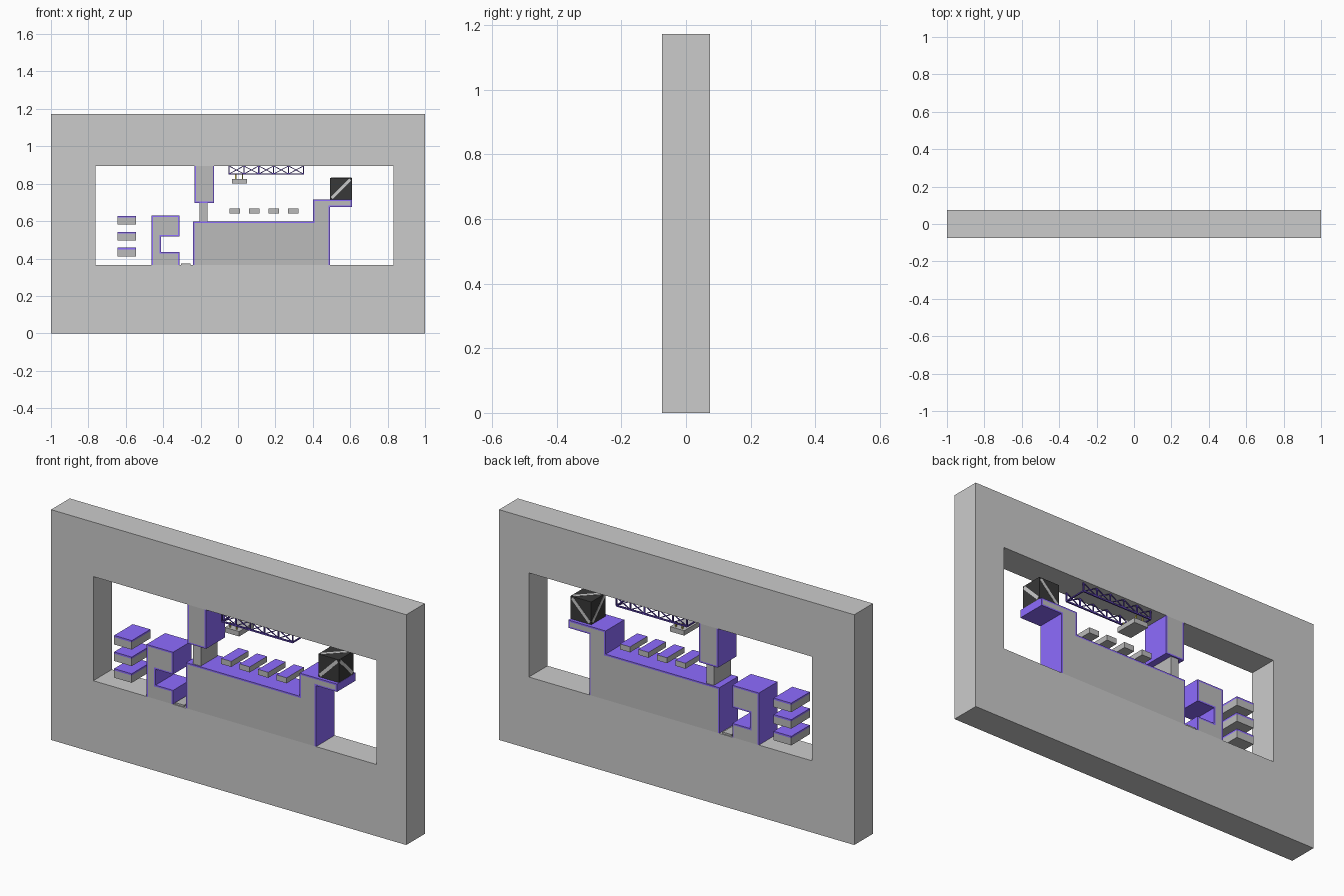
import bpy, bmesh
from mathutils import Vector

if "Cube" in bpy.data.objects:
    bpy.data.objects.remove(bpy.data.objects["Cube"])

D = 0.075                      # half depth of the model
FLOOR, CEIL = 0.365, 0.895     # window opening heights


def material(name, r, g, b):
    m = bpy.data.materials.new(name)
    m.diffuse_color = (r, g, b, 1)
    m.use_nodes = True
    m.node_tree.nodes["Principled BSDF"].inputs["Base Color"].default_value = m.diffuse_color
    return m


DARK = material("dark_grey", 0.5, 0.5, 0.5)
BLUE = material("blue", 0.27, 0.15, 1.0)
NAVY = material("navy", 0.12, 0.06, 0.5)
BLACK = material("black", 0.04, 0.04, 0.04)
PALE = material("pale_grey", 0.75, 0.75, 0.72)
YELLOW = material("yellow", 0.75, 0.65, 0.1)


def finish(name, bm, *mats):
    bmesh.ops.recalc_face_normals(bm, faces=bm.faces[:])
    me = bpy.data.meshes.new(name)
    bm.to_mesh(me)
    bm.free()
    for m in mats:
        me.materials.append(m)
    ob = bpy.data.objects.new(name, me)
    bpy.context.collection.objects.link(ob)
    return ob


def box(name, x, y, z, mat, top=None):
    """Box from ranges, optionally with another colour on top."""
    bm = bmesh.new()
    bmesh.ops.create_cube(bm, size=1)
    for v in bm.verts:
        v.co = [r[0] if c < 0 else r[1] for c, r in zip(v.co, (x, y, z))]
    bm.normal_update()
    if top:
        for f in bm.faces:
            f.material_index = int(f.normal.z > 0.5)
    return finish(name, bm, mat, *([top] if top else []))


def add_bar(bm, a, b, w):
    """Thin square bar between two points."""
    a, b = Vector(a), Vector(b)
    d = b - a
    vs = bmesh.ops.create_cube(bm, size=1)["verts"]
    q = d.to_track_quat('Z', 'Y')
    for v in vs:
        v.co = (a + b) / 2 + q @ Vector((v.co.x * w, v.co.y * w, v.co.z * d.length))


def rimmed_prism(name, pts, flush, t=0.008):
    """Grey-faced prism with blue sides and a thin blue rim, none on the flush edge."""
    bm = bmesh.new()
    face = bm.faces.new([bm.verts.new((x, -D, z)) for x, z in pts])
    ext = bmesh.ops.extrude_face_region(bm, geom=[face])["geom"]
    for v in ext:
        if isinstance(v, bmesh.types.BMVert):
            v.co.y = D
    if not face.is_valid or len(bm.faces) < len(pts) + 2:
        bm.faces.new([v for v in bm.verts if v.co.y < 0][:len(pts)])
    bmesh.ops.recalc_face_normals(bm, faces=bm.faces[:])
    caps = [f for f in bm.faces if abs(f.normal.y) > 0.5]
    for f in bm.faces:
        f.material_index = 1
    bmesh.ops.inset_individual(bm, faces=caps, thickness=t, use_even_offset=True)
    for f in caps:
        f.material_index = 0
        for v in f.verts:
            if abs(v.co.z - flush) < 1.5 * t:
                v.co.z = flush
    flat = [f for f in bm.faces if f.calc_area() < 1e-7]
    bmesh.ops.delete(bm, geom=flat, context='FACES_ONLY')
    return finish(name, bm, DARK, BLUE)


# Outer frame with its window
bm = bmesh.new()
outer, inner = [[bm.verts.new((x, -D, z)) for x, z in
                 ((x0, z0), (x1, z0), (x1, z1), (x0, z1))]
                for x0, x1, z0, z1 in ((-1, 1, 0, 1.172), (-0.762, 0.832, FLOOR, CEIL))]
ring = [bm.faces.new((outer[i], outer[(i + 1) % 4], inner[(i + 1) % 4], inner[i]))
        for i in range(4)]
finish("frame", bm)
frame = bpy.data.objects["frame"]
solid = frame.modifiers.new("depth", 'SOLIDIFY')
solid.thickness = 2 * D
solid.offset = 0
frame.location.y = D

# Main platform with raised ledge, notched block and hanging column
rimmed_prism("main_platform", [(-0.24, FLOOR), (0.492, FLOOR), (0.492, 0.675), (0.61, 0.675),
                               (0.61, 0.715), (0.40, 0.715), (0.40, 0.597), (-0.24, 0.597)], FLOOR)
rimmed_prism("notched_block", [(-0.463, FLOOR), (-0.313, FLOOR), (-0.313, 0.436), (-0.412, 0.436),
                               (-0.412, 0.517), (-0.313, 0.517), (-0.313, 0.63), (-0.463, 0.63)], FLOOR)
rimmed_prism("hanging_column", [(-0.232, 0.697), (-0.127, 0.697),
                                (-0.127, CEIL), (-0.232, CEIL)], CEIL)
box("column_stem", (-0.205, -0.162), (-0.068, 0.068), (0.597, 0.697), DARK)
box("floor_plate", (-0.305, -0.255), (-0.07, 0.07), (FLOOR, 0.374), DARK)

# Floating steps at the left, each with a blue top layer
for i, z in enumerate((0.412, 0.497, 0.581)):
    box(f"step_{i}", (-0.645, -0.546), (-D, D), (z, z + 0.037), DARK)
    box(f"step_top_{i}", (-0.645, -0.546), (-D, D), (z + 0.037, z + 0.046), BLUE)

# Row of small floating tiles
for i in range(4):
    x = -0.046 + i * 0.104
    box(f"tile_{i}", (x, x + 0.057), (-0.07, 0.07), (0.64, 0.668), DARK, BLUE)

# Crate with a diagonal strip on every face
cx, cz, h = 0.551, 0.773, 0.058
box("crate", (cx - h, cx + h), (-h, h), (cz - h, cz + h), BLACK)
bm = bmesh.new()
k = h * 0.85
for s in (-1, 1):
    e = s * (h - 0.007)
    add_bar(bm, (cx - k, e, cz - k), (cx + k, e, cz + k), 0.016)
    add_bar(bm, (cx + e, -k, cz + k), (cx + e, k, cz - k), 0.016)
    add_bar(bm, (cx - k, -k, cz + e), (cx + k, k, cz + e), 0.016)
finish("crate_strips", bm, PALE)

# Ceiling truss: two braced sides joined by cross bars
bm = bmesh.new()
x0, x1, zb, n = -0.048, 0.35, 0.852, 5
step = (x1 - x0) / n
for y in (-0.06, 0.06):
    add_bar(bm, (x0, y, zb), (x1, y, zb), 0.007)
    for i in range(n + 1):
        x = x0 + i * step
        add_bar(bm, (x, y, zb), (x, y, CEIL), 0.006)
        if i < n:
            add_bar(bm, (x, y, zb), (x + step, y, CEIL), 0.004)
            add_bar(bm, (x, y, CEIL), (x + step, y, zb), 0.004)
for x in (x0, x1):
    add_bar(bm, (x, -0.06, zb), (x, 0.06, zb), 0.006)
finish("truss", bm, NAVY)

# Small lift plate hung below the truss
box("lift_plate", (-0.032, 0.048), (-0.06, 0.06), (0.801, 0.826), DARK)
bm = bmesh.new()
for x in (-0.012, 0.025):
    for y in (-0.045, 0.045):
        add_bar(bm, (x, y, 0.826), (x, y, 0.852), 0.006)
finish("lift_hangers", bm, YELLOW)
